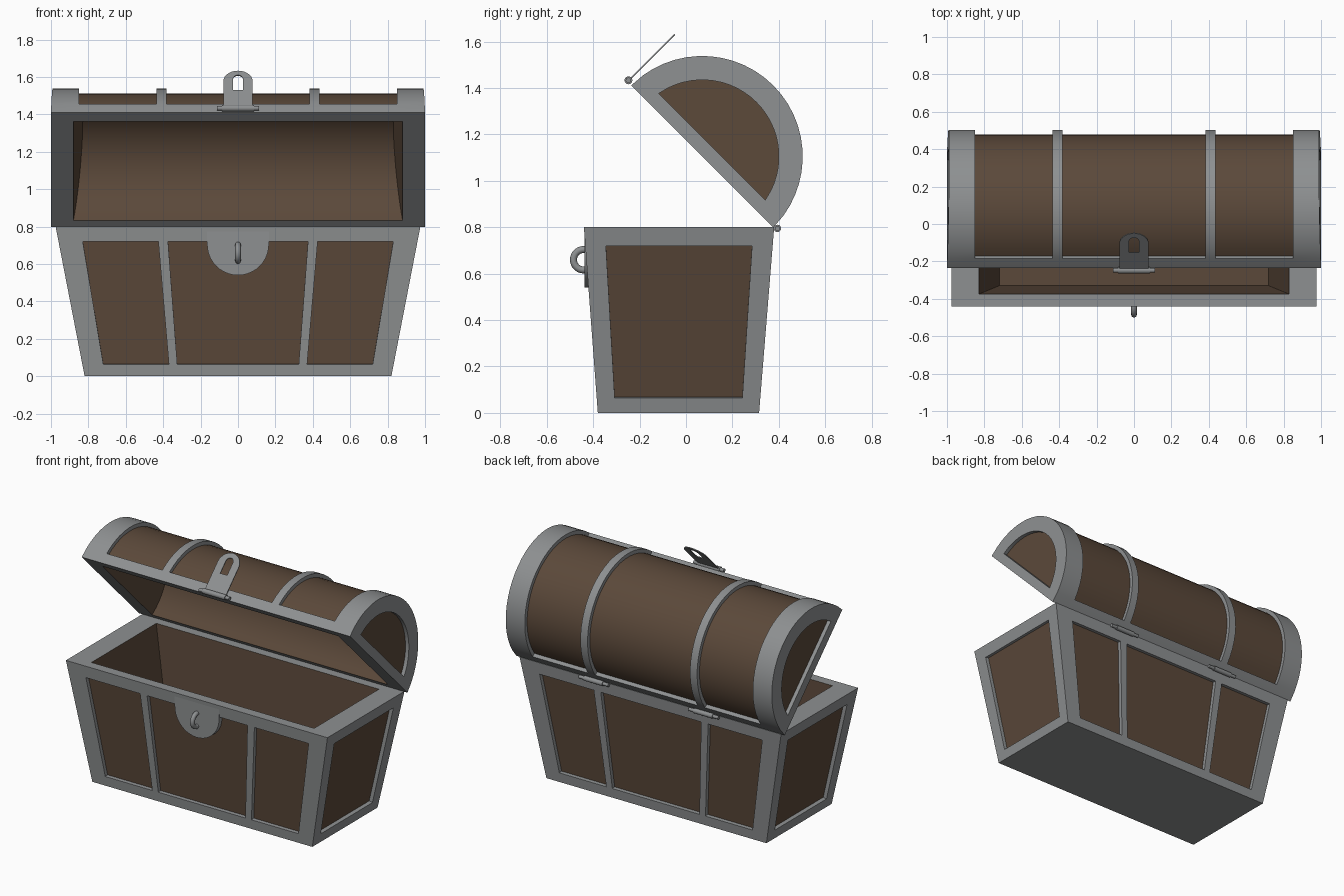
import bpy, bmesh, math
from mathutils import Vector as V

if "Cube" in bpy.data.objects:
    bpy.data.objects.remove(bpy.data.objects["Cube"])

def material(name, col):
    m = bpy.data.materials.new(name)
    m.diffuse_color = (*col, 1)
    m.use_nodes = True
    m.node_tree.nodes["Principled BSDF"].inputs["Base Color"].default_value = m.diffuse_color
    return m

MATS = [material("grey metal", (0.27, 0.28, 0.285)), material("brown wood", (0.105, 0.066, 0.042))]
METAL, WOOD = 0, 1
DEPTH = 0.025          # how far the wood sits below the metal straps


class Part:
    """Collects faces, each turned to look along a given outward direction."""
    def __init__(self):
        self.bm = bmesh.new()

    def face(self, pts, mat, out):
        f = self.bm.faces.new([self.bm.verts.new(p) for p in pts])
        f.normal_update()
        if f.normal.dot(out) < 0:
            f.normal_flip()
        f.material_index = mat

    def bridge(self, a, b, mat, out):
        # out is a function of the face centre
        n = len(a)
        for i in range(n):
            q = [a[i], a[(i + 1) % n], b[(i + 1) % n], b[i]]
            self.face(q, mat, out(sum(q, V()) / 4))

    def grid(self, P, us, vs, is_wood):
        # sheet P(u, v, depth) with recessed wood cells and metal step walls
        nu, nv = len(us) - 1, len(vs) - 1
        mid = lambda i, j: ((us[i] + us[i + 1]) / 2, (vs[j] + vs[j + 1]) / 2)
        wood = lambda i, j: bool(is_wood(*mid(i, j)))
        for i in range(nu):
            for j in range(nv):
                w, m = wood(i, j), mid(i, j)
                d = DEPTH if w else 0
                self.face([P(us[i + a], vs[j + b], d) for a, b in ((0, 0), (1, 0), (1, 1), (0, 1))],
                          WOOD if w else METAL, P(*m, 0) - P(*m, 0.1))
                for di, dj in ((1, 0), (0, 1)):
                    k, l = i + di, j + dj
                    if k < nu and l < nv and wood(k, l) != w:
                        e = ((us[k], vs[j]), (us[k], vs[j + 1])) if di else ((us[i], vs[l]), (us[i + 1], vs[l]))
                        out = P(*mid(k, l), 0) - P(*m, 0)
                        self.face([P(*e[0], 0), P(*e[1], 0), P(*e[1], DEPTH), P(*e[0], DEPTH)],
                                  METAL, -out if w else out)

    def finish(self, name):
        bmesh.ops.remove_doubles(self.bm, verts=self.bm.verts, dist=1e-5)
        me = bpy.data.meshes.new(name)
        self.bm.to_mesh(me)
        self.bm.free()
        for m in MATS:
            me.materials.append(m)
        for p in me.polygons:
            p.use_smooth = True
        me.set_sharp_from_angle(angle=math.radians(30))
        ob = bpy.data.objects.new(name, me)
        bpy.context.collection.objects.link(ob)


def rect(x, y0, y1, z):
    return [V((-x, y0, z)), V((x, y0, z)), V((x, y1, z)), V((-x, y1, z))]


# --- chest body: tapered box with recessed panels and a hollow inside
body = Part()
bot, top = rect(0.82, -0.38, 0.315, 0), rect(0.975, -0.44, 0.38, 0.8)
long_wood = lambda u, v: 0.08 < v < 0.9 and (abs(u) < 0.39 or 0.444 < abs(u) < 0.865)
end_wood = lambda u, v: 0.08 < v < 0.9 and abs(u) < 0.78
for k in range(4):
    a, b, c, d = bot[k], bot[(k + 1) % 4], top[(k + 1) % 4], top[k]
    n = (b - a).cross(d - a).normalized()

    def wall(u, v, depth, a=a, b=b, c=c, d=d, n=n):
        t = (u + 1) / 2
        return a.lerp(b, t).lerp(d.lerp(c, t), v) - n * depth
    if k % 2 == 0:
        body.grid(wall, [-1, -.865, -.444, -.39, .39, .444, .865, 1], [0, .08, .9, 1], long_wood)
    else:
        body.grid(wall, [-1, -.78, .78, 1], [0, .08, .9, 1], end_wood)
body.face(bot, METAL, V((0, 0, -1)))
inner, floor = rect(0.83, -0.375, 0.315, 0.8), rect(0.72, -0.33, 0.27, 0.2)
body.bridge(top, inner, METAL, lambda c: V((0, 0, 1)))
body.bridge(inner, floor, WOOD, lambda c: V((0, -0.03, 0.5)) - c)
body.face(floor, WOOD, V((0, 0, 1)))
body.finish("chest_body")

# --- lid: half barrel, swung open by 45 degrees
R, S = 0.433, math.sqrt(0.5)

def lid_pt(x, y, z):
    return V((x, 0.07 + (y + z) * S, 1.105 + (z - y) * S))

def barrel(x, deg, depth):
    a = math.radians(deg)
    if abs(x) > 0.9:
        x *= 1 - 0.012 * math.sin(a)      # ends lean in slightly
    return lid_pt(x, -(R - depth) * math.cos(a), (R - depth) * math.sin(a))

lid = Part()
angles = [0] + [9 + 162 * i / 24 for i in range(25)] + [180]
half = [0.382, 0.435, 0.85, 1]
lid.grid(barrel, [-x for x in reversed(half)] + half, angles,
         lambda x, a: 9 < a < 171 and (abs(x) < 0.382 or 0.435 < abs(x) < 0.85))
# lid ends with recessed half-round panels
r_in = 0.33
a0 = math.degrees(math.asin(0.06 / r_in))
for s in (-1, 1):
    outer = [barrel(s, a, 0) for a in angles]

    def panel(depth):
        pts = []
        for a in angles:
            t = math.radians(a0 + (180 - 2 * a0) * a / 180)
            x = s * (1 - 0.012 * math.sin(t) * r_in / R - depth)
            pts.append(lid_pt(x, -r_in * math.cos(t), r_in * math.sin(t)))
        return pts
    edge, deep = panel(0), panel(DEPTH)
    lid.bridge(outer, edge, METAL, lambda c: V((s, 0, 0)))
    lid.bridge(edge, deep, METAL, lambda c: lid_pt(c.x, 0, 0.18) - c)
    lid.face(deep, WOOD, V((s, 0, 0)))
# underside rim and hollow
down = lid_pt(0, 0, -1) - lid_pt(0, 0, 0)
under = lambda x, y0, y1: [lid_pt(-x, y0, 0), lid_pt(x, y0, 0), lid_pt(x, y1, 0), lid_pt(-x, y1, 0)]
lid.bridge(under(1, -R, R), under(0.88, -0.365, 0.385), METAL, lambda c: down)

def cavity(s):
    return [lid_pt(s * (0.88 - 0.05 * math.sin(t)), 0.01 - 0.375 * math.cos(t), 0.375 * math.sin(t))
            for t in (math.pi * i / 24 for i in range(25))]
left, right = cavity(-1), cavity(1)
for i in range(24):
    q = [left[i], left[i + 1], right[i + 1], right[i]]
    lid.face(q, WOOD, lid_pt(0, 0, 0) - sum(q, V()) / 4)
lid.face(left, WOOD, V((1, 0, 0)))
lid.face(right, WOOD, V((-1, 0, 0)))
lid.finish("chest_lid")

# --- lock plate on the front
lock = Part()
def lock_loop(y):
    arc = [math.pi * (1 + i / 20) for i in range(21)]
    return [V((0.165 * math.cos(t), y, 0.705 + 0.165 * math.sin(t))) for t in arc] + \
           [V((0.165, y, 0.79)), V((-0.165, y, 0.79))]
front, back = lock_loop(-0.438), lock_loop(-0.39)
lock.face(front, METAL, V((0, -1, 0)))
lock.face(back, METAL, V((0, 1, 0)))
lock.bridge(front, back, METAL, lambda c: c - V((0, c.y, 0.7)))
lock.finish("lock_plate")

# --- hasp: thin rounded plate with a slot, lying in the plane of the open lid
hasp = Part()
def hasp_loop(w, low, mid, off):
    pts = [(w * math.cos(math.pi * i / 14), mid + w * math.sin(math.pi * i / 14)) for i in range(15)]
    return [V((x, -0.25 + (t - off) * S, 1.43 + (t + off) * S))
            for x, t in pts + [(-w, low), (w, low)]]
T = 0.003
rings = {o: (hasp_loop(0.078, 0, 0.207, o), hasp_loop(0.026, 0.14, 0.226, o)) for o in (-T, T)}
for o, (a, b) in rings.items():
    hasp.bridge(a, b, METAL, lambda c: V((0, -o, o)))
mid_slot = V((0, -0.25 + 0.19 * S, 1.43 + 0.19 * S))
hasp.bridge(rings[-T][0], rings[T][0], METAL, lambda c: c - mid_slot)
hasp.bridge(rings[-T][1], rings[T][1], METAL, lambda c: mid_slot - c)
hasp.finish("hasp_plate")


# --- hinge rods and lock ring
def dress(name):
    ob = bpy.context.object
    ob.name = name
    ob.data.materials.append(MATS[METAL])
    bpy.ops.object.shade_smooth_by_angle(angle=math.radians(40))

def rod(name, x, y, z, r, length):
    bpy.ops.mesh.primitive_cylinder_add(vertices=16, radius=r, depth=length, location=(x, y, z),
                                        rotation=(0, math.pi / 2, 0))
    dress(name)

rod("hasp_barrel", 0, -0.248, 1.433, 0.017, 0.17)
rod("hasp_pin", 0, -0.248, 1.433, 0.012, 0.225)
for side, x in (("left", -0.41), ("right", 0.41)):
    rod(side + "_hinge_barrel", x, 0.394, 0.795, 0.016, 0.14)
    rod(side + "_hinge_pin", x, 0.394, 0.795, 0.011, 0.22)

bpy.ops.mesh.primitive_torus_add(major_segments=32, minor_segments=12, major_radius=0.044, minor_radius=0.015,
                                 location=(0, -0.441, 0.66), rotation=(0, math.pi / 2, 0))
dress("lock_ring")
